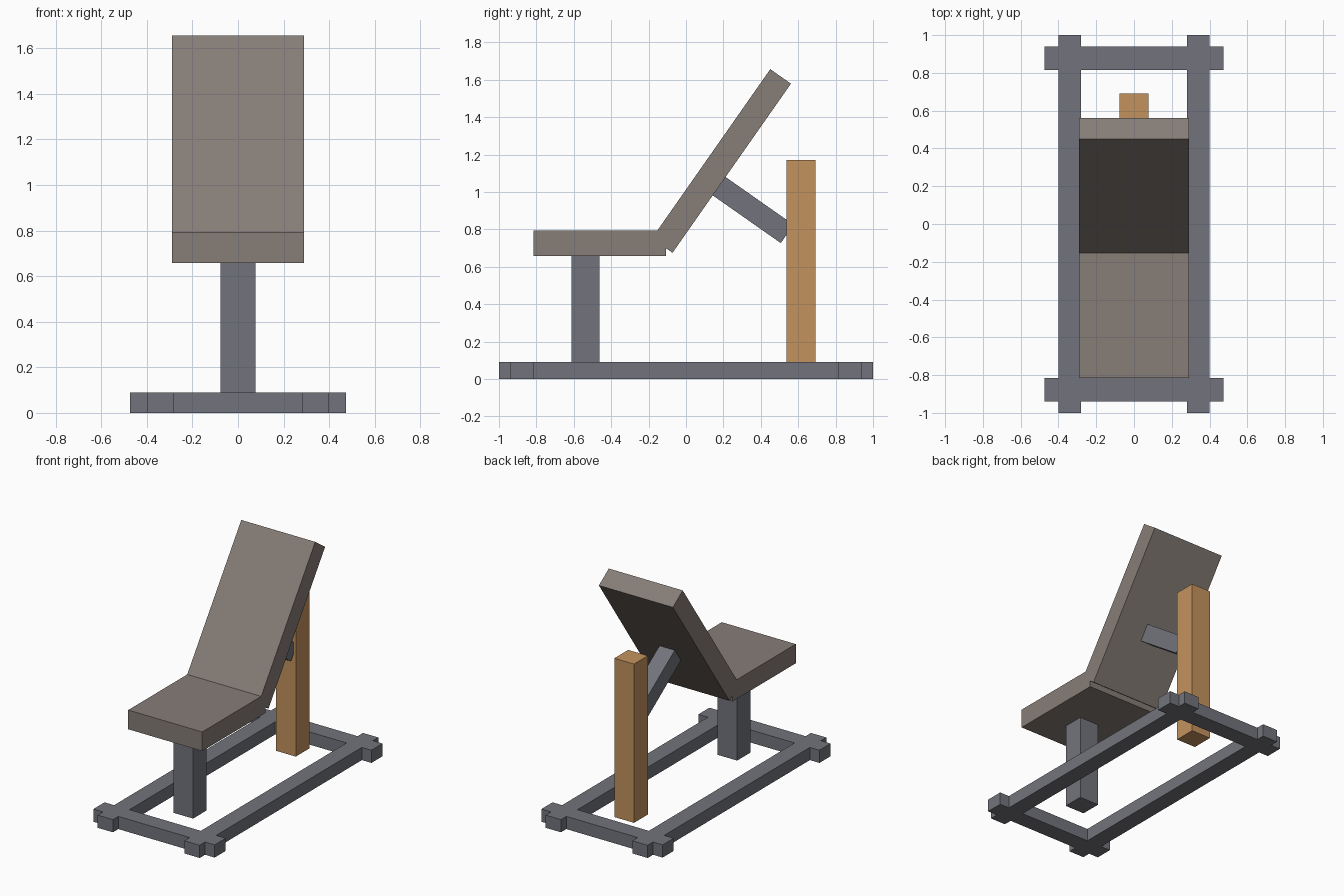
import bpy
from math import radians
from mathutils import Matrix, Vector

if "Cube" in bpy.data.objects:
    bpy.data.objects.remove(bpy.data.objects["Cube"])


def material(name, rgb):
    m = bpy.data.materials.new(name)
    m.diffuse_color = (*rgb, 1)
    m.use_nodes = True
    m.node_tree.nodes["Principled BSDF"].inputs["Base Color"].default_value = m.diffuse_color
    return m


METAL = material("metal", (0.17, 0.175, 0.20))
PADDING = material("padding", (0.24, 0.205, 0.185))
WOOD = material("wood", (0.55, 0.29, 0.11))


def box(name, lo, hi, mat, pivot=(0, 0, 0), tilt=0):
    """Box from lo to hi, tilted about x and moved to the pivot."""
    lo, hi = Vector(lo), Vector(hi)
    bpy.ops.mesh.primitive_cube_add(size=1)
    ob = bpy.context.object
    ob.name = name
    place = Matrix.Translation(pivot) @ Matrix.Rotation(radians(tilt), 4, 'X')
    ob.data.transform(place @ Matrix.Translation((lo + hi) / 2)
                      @ Matrix.Diagonal((*(hi - lo), 1)))
    ob.data.materials.append(mat)
    return ob


# Base frame: two long rails and two cross bars
for side, s in (("left", -1), ("right", 1)):
    box(f"{side}_rail", (s * 0.34 - 0.06, -1, 0), (s * 0.34 + 0.06, 1, 0.09), METAL)
for end, s in (("front", -1), ("rear", 1)):
    box(f"{end}_cross_bar", (-0.475, s * 0.878 - 0.062, 0),
        (0.475, s * 0.878 + 0.062, 0.09), METAL)

# Upright posts
box("seat_post", (-0.077, -0.613, 0.045), (0.077, -0.463, 0.70), METAL)
box("rear_post", (-0.077, 0.537, 0.045), (0.077, 0.692, 1.17), WOOD)

# Seat cushion and reclined backrest, pivoting on its lower rear edge
box("seat", (-0.29, -0.815, 0.657), (0.29, -0.107, 0.793), PADDING)
box("backrest", (-0.29, 0, 0), (0.29, 1.104, 0.135), PADDING,
    pivot=(0, -0.072, 0.675), tilt=55)

# Strut square to the backrest, ending inside the rear post
box("backrest_strut", (-0.06, -0.05, 0), (0.06, 0.443, 0.12), METAL,
    pivot=(0, 0.144, 0.981), tilt=-35)
